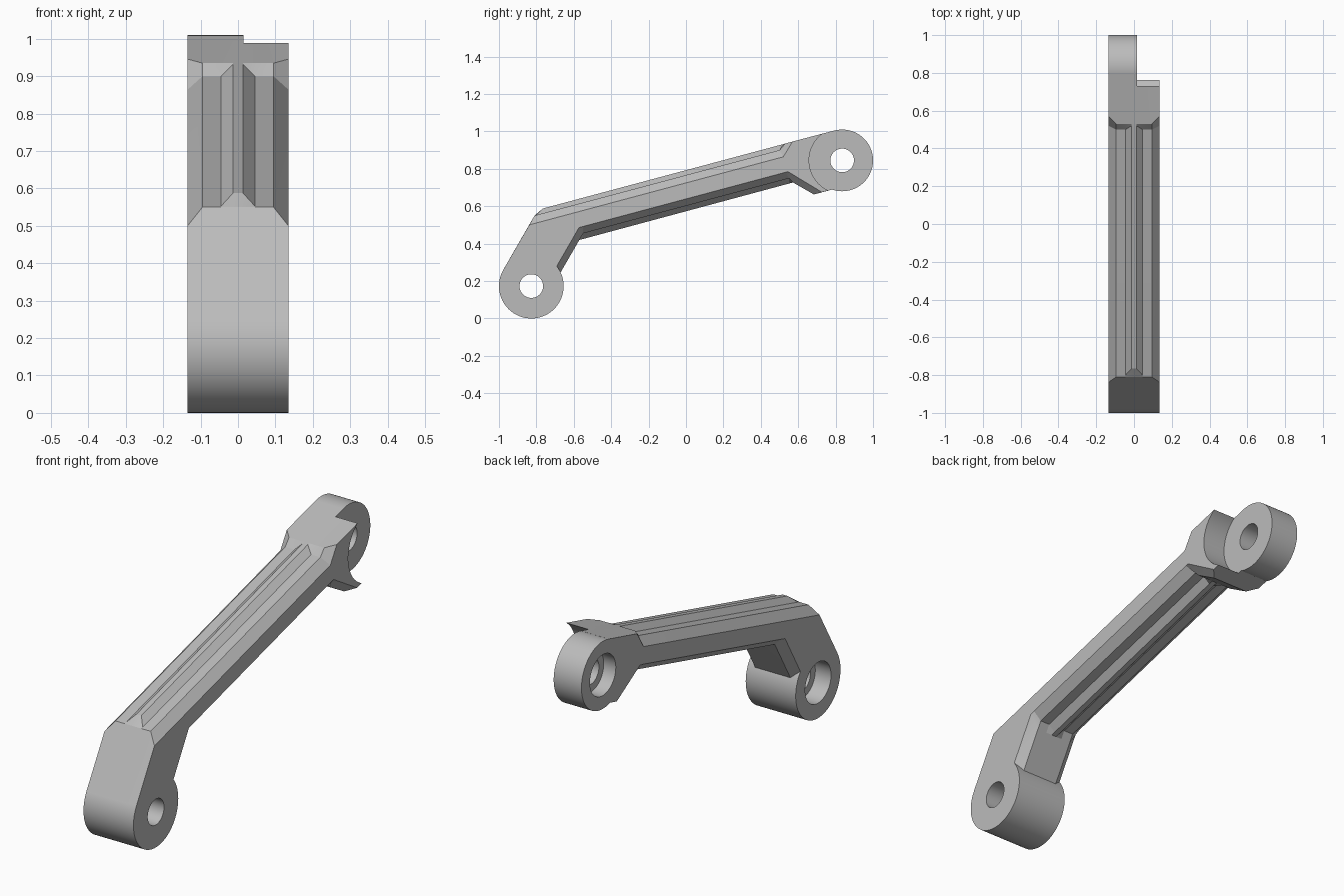
import bpy, bmesh, math

if "Cube" in bpy.data.objects:
    bpy.data.objects.remove(bpy.data.objects["Cube"], do_unlink=True)

HALF = 0.135                 # half width of the arm
LOW = (-0.827, 0.173)        # pivot centres in (y, z)
HIGH = (0.835, 0.845)

grey = bpy.data.materials.new("plain grey")
grey.use_nodes = True
color = (0.5, 0.5, 0.5, 1)
grey.diffuse_color = color
grey.node_tree.nodes["Principled BSDF"].inputs["Base Color"].default_value = color


def finish(bm, name):
    bmesh.ops.recalc_face_normals(bm, faces=bm.faces)
    mesh = bpy.data.meshes.new(name)
    bm.to_mesh(mesh)
    bm.free()
    mesh.materials.append(grey)
    obj = bpy.data.objects.new(name, mesh)
    bpy.context.collection.objects.link(obj)
    return obj


def loft(name, sections):
    """Skin a closed solid through (x, profile) sections."""
    bm = bmesh.new()
    rings = [[bm.verts.new((x, y, z)) for y, z in prof] for x, prof in sections]
    for a, b in zip(rings, rings[1:]):
        for i in range(len(a)):
            j = (i + 1) % len(a)
            bm.faces.new((a[i], a[j], b[j], b[i]))
    bm.faces.new(rings[0])
    bm.faces.new(rings[-1])
    return finish(bm, name)


def circle(center, r, n=96):
    return [(center[0] + r * math.cos(math.tau * i / n),
             center[1] + r * math.sin(math.tau * i / n)) for i in range(n)]


def cylinder(name, center, r, x0, x1):
    return loft(name, [(x0, circle(center, r)), (x1, circle(center, r))])


def boolean(obj, other, operation):
    mod = obj.modifiers.new(operation.lower(), "BOOLEAN")
    mod.operation, mod.solver, mod.object = operation, "EXACT", other
    bpy.context.view_layer.objects.active = obj
    bpy.ops.object.modifier_apply(modifier=mod.name)
    bpy.data.objects.remove(other, do_unlink=True)


# Side outline points: at the side wall, at the channel floor, at the centre rib
outline = [
    [LOW],
    [(-0.977, 0.26)],
    [(-0.838, 0.5), (-0.81, 0.55)],
    [(-0.828, 0.503), (-0.8, 0.553), (-0.765, 0.588)],
    [(0.52, 0.864), (0.5, 0.9), (0.52, 0.932)],
    [(0.57, 0.946), (0.53, 0.935)],
    [(0.79, 1.004)],
    [HIGH],
    [(0.8, 0.694)],
    [(0.727, 0.675), (0.684, 0.663)],
    [(0.545, 0.785), (0.572, 0.727)],
    [(0.53, 0.781), (0.55, 0.749), (0.55, 0.721)],
    [(-0.55, 0.492), (-0.55, 0.455), (-0.55, 0.425)],
    [(-0.572, 0.486), (-0.57, 0.42)],
    [(-0.70, 0.264), (-0.685, 0.221)],
]
side, floor, rib = ([p[min(k, len(p) - 1)] for p in outline] for k in range(3))

# Arm with chamfered edges, channels and rib in one skin
steps = [(HALF, side), (0.095, floor), (0.045, floor), (0.013, rib)]
arm = loft("link_arm", [(-x, p) for x, p in steps] + [(x, p) for x, p in reversed(steps)])

# Clearance beside the narrow upper eye
boolean(arm, cylinder("clearance", HIGH, 0.177, 0.015, 0.3), "DIFFERENCE")

# Pivot eyes
boolean(arm, cylinder("lower_eye", LOW, 0.173, -HALF, HALF), "UNION")
boolean(arm, cylinder("upper_eye", HIGH, 0.165, -HALF, 0.015), "UNION")

# Bolt holes, with a wide recess on the -x side
for center, floor_x in ((LOW, -0.05), (HIGH, -0.07)):
    boolean(arm, cylinder("bolt_hole", center, 0.063, -0.3, 0.3), "DIFFERENCE")
    boolean(arm, cylinder("bolt_recess", center, 0.1, -0.3, floor_x), "DIFFERENCE")

# Smooth round walls, sharp edges
bpy.ops.object.select_all(action="DESELECT")
arm.select_set(True)
bpy.context.view_layer.objects.active = arm
bpy.ops.object.shade_smooth_by_angle(angle=math.radians(12))
